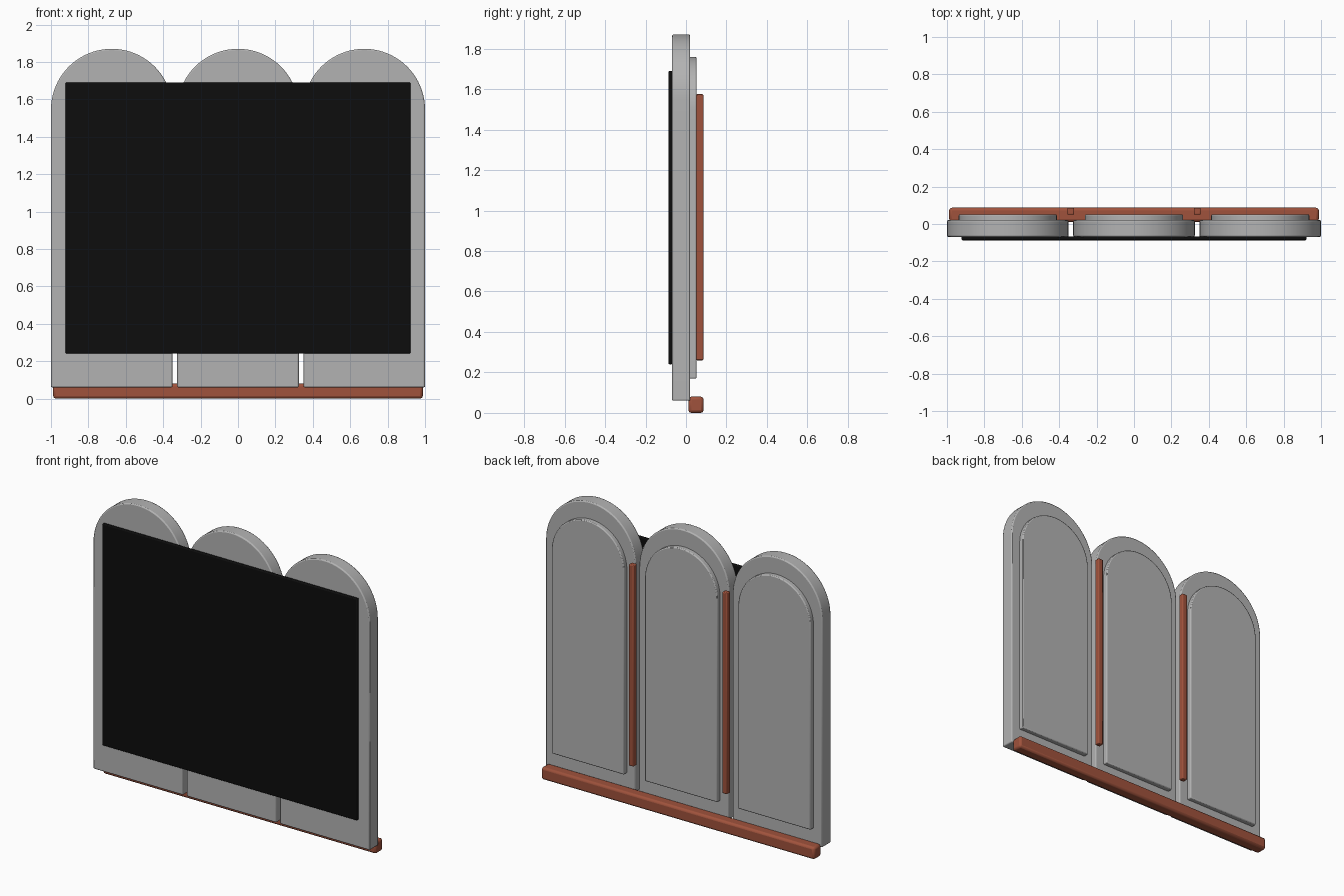
import bpy
import bmesh
import math

cube = bpy.data.objects.get("Cube")
if cube:
    bpy.data.objects.remove(cube, do_unlink=True)


def material(name, rgb):
    m = bpy.data.materials.new(name)
    m.use_nodes = True
    m.diffuse_color = (*rgb, 1)
    m.node_tree.nodes["Principled BSDF"].inputs["Base Color"].default_value = (*rgb, 1)
    return m


GREY = material("light grey", (0.45, 0.45, 0.45))
BLACK = material("matte black", (0.004, 0.004, 0.004))
WOOD = material("red brown wood", (0.35, 0.085, 0.045))


def extrude_outline(name, outline, y0, y1, mat, bevel):
    """Extrude an x-z outline from y0 to y1 and round its rims."""
    bm = bmesh.new()
    face = bm.faces.new([bm.verts.new((x, y0, z)) for x, z in outline])
    grown = bmesh.ops.extrude_face_region(bm, geom=[face])["geom"]
    moved = [g for g in grown if isinstance(g, bmesh.types.BMVert)]
    bmesh.ops.translate(bm, verts=moved, vec=(0, y1 - y0, 0))
    bmesh.ops.recalc_face_normals(bm, faces=bm.faces)
    mesh = bpy.data.meshes.new(name)
    bm.to_mesh(mesh)
    bm.free()
    obj = bpy.data.objects.new(name, mesh)
    bpy.context.collection.objects.link(obj)
    mesh.materials.append(mat)
    mod = obj.modifiers.new("rounded edges", "BEVEL")
    mod.width = bevel
    mod.segments = 2
    mod.limit_method = "ANGLE"
    bpy.ops.object.select_all(action="DESELECT")
    obj.select_set(True)
    bpy.context.view_layer.objects.active = obj
    bpy.ops.object.shade_smooth_by_angle(angle=math.radians(35))
    return obj


def arch(cx, radius, bottom, top, steps=40):
    """Straight-sided outline with a semicircular top."""
    curve = [(cx + radius * math.cos(math.pi * i / steps),
              top - radius + radius * math.sin(math.pi * i / steps))
             for i in range(steps + 1)]
    return [(cx - radius, bottom), (cx + radius, bottom)] + curve


def rect(cx, half, bottom, top):
    return [(cx - half, bottom), (cx + half, bottom), (cx + half, top), (cx - half, top)]


# Three arched panels, each with a raised field on the back
for side, cx in (("right", -0.675), ("middle", 0), ("left", 0.675)):
    extrude_outline(side + "_panel", arch(cx, 0.325, 0.06, 1.87), -0.069, 0.021, GREY, 0.007)
    extrude_outline(side + "_raised_field", arch(cx, 0.262, 0.17, 1.76), 0.015, 0.052, GREY, 0.006)

# Dark board across the front
extrude_outline("front_board", rect(0, 0.922, 0.24, 1.69), -0.087, -0.066, BLACK, 0.006)

# Wooden posts behind the gaps and the rail along the foot
for side, cx in (("right", -0.338), ("left", 0.338)):
    extrude_outline(side + "_post", rect(cx, 0.018, 0.26, 1.575), 0.05, 0.086, WOOD, 0.005)
extrude_outline("foot_rail", rect(0, 0.988, 0, 0.08), 0.012, 0.087, WOOD, 0.014)
